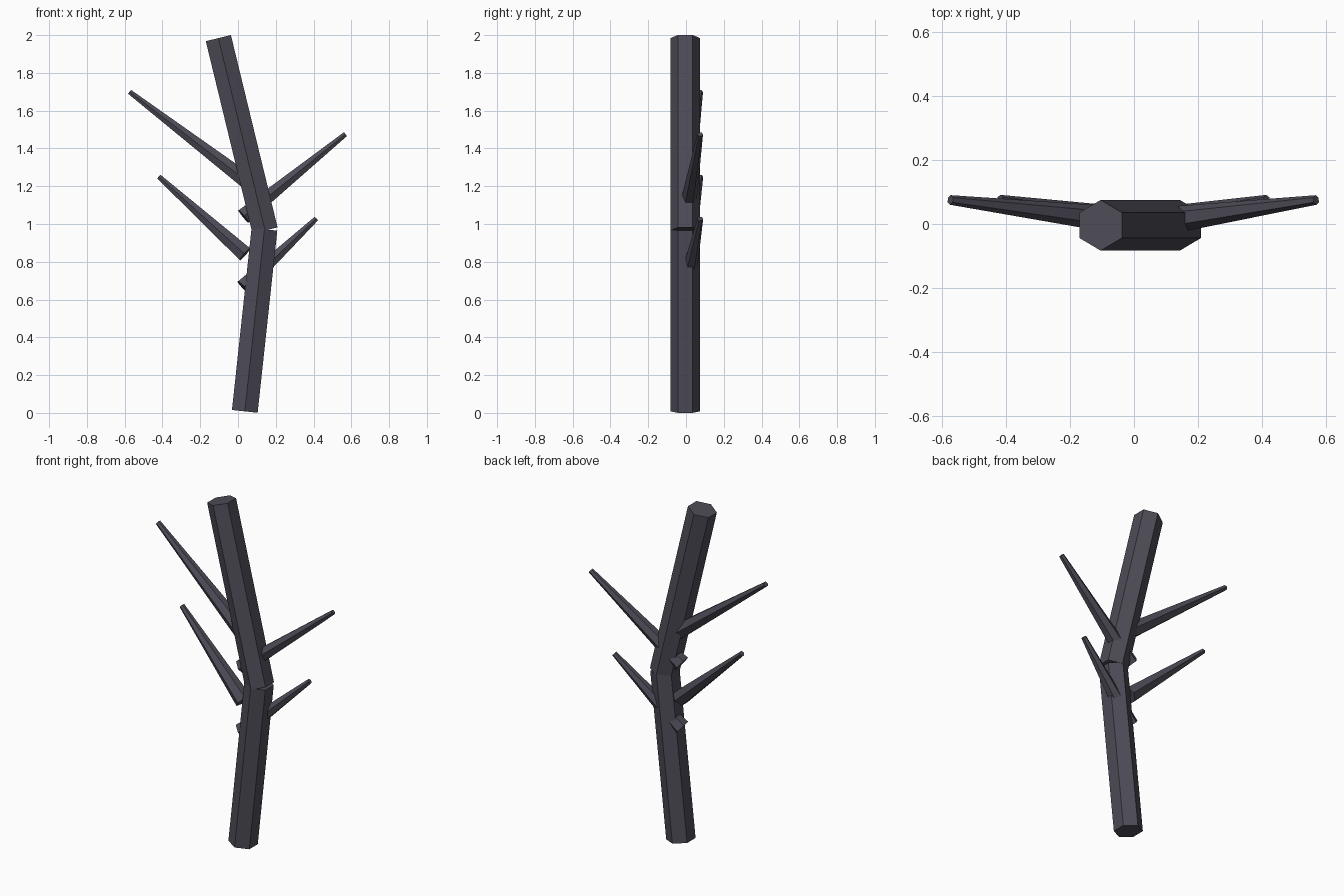
import bpy, bmesh, math
from mathutils import Vector

if "Cube" in bpy.data.objects:
    bpy.data.objects.remove(bpy.data.objects["Cube"])

SIDES = 6
bark = bpy.data.materials.new("dark_bark")
bark.diffuse_color = (0.075, 0.072, 0.096, 1)
bark.use_nodes = True
bark.node_tree.nodes["Principled BSDF"].inputs["Base Color"].default_value = bark.diffuse_color


def limb(name, start, end, r_start, r_end):
    """Capped six-sided tapered log, one corner edge facing the front."""
    start, end = Vector(start), Vector(end)
    axis = (end - start).normalized()
    u = Vector((0, 1, 0))
    u = (u - axis * u.dot(axis)).normalized()
    v = axis.cross(u)
    bm = bmesh.new()
    rings = []
    for centre, r in ((start, r_start), (end, r_end)):
        ring = []
        for i in range(SIDES):
            a = math.tau * i / SIDES
            ring.append(bm.verts.new(centre + r * (math.cos(a) * u + math.sin(a) * v)))
        rings.append(ring)
    low, high = rings
    for i in range(SIDES):
        j = (i + 1) % SIDES
        bm.faces.new((low[i], low[j], high[j], high[i]))
    bm.faces.new(low[::-1])
    bm.faces.new(high)
    bmesh.ops.recalc_face_normals(bm, faces=bm.faces)
    mesh = bpy.data.meshes.new(name)
    bm.to_mesh(mesh)
    bm.free()
    mesh.materials.append(bark)
    obj = bpy.data.objects.new(name, mesh)
    bpy.context.collection.objects.link(obj)
    return obj


# Trunk: two straight logs meeting at a kink
TRUNK_R = 0.079
limb("lower_trunk", (0.036, -0.004, 0.008), (0.140, -0.004, 0.972), TRUNK_R, TRUNK_R)
limb("upper_trunk", (0.143, -0.004, 0.966), (-0.104, -0.004, 1.984), TRUNK_R, TRUNK_R)

# Branches: taper to small blunt tips, leaning slightly back
branches = {
    "upper_left_branch": ((0.050, 0.0, 1.225), (-0.573, 0.075, 1.699)),
    "lower_left_branch": ((0.037, 0.0, 0.840), (-0.418, 0.076, 1.250)),
    "upper_right_branch": ((0.029, 0.0, 1.040), (0.568, 0.075, 1.475)),
    "lower_right_branch": ((0.028, 0.0, 0.665), (0.414, 0.076, 1.028)),
}
for name, (base, tip) in branches.items():
    limb(name, base, tip, 0.048, 0.015)
